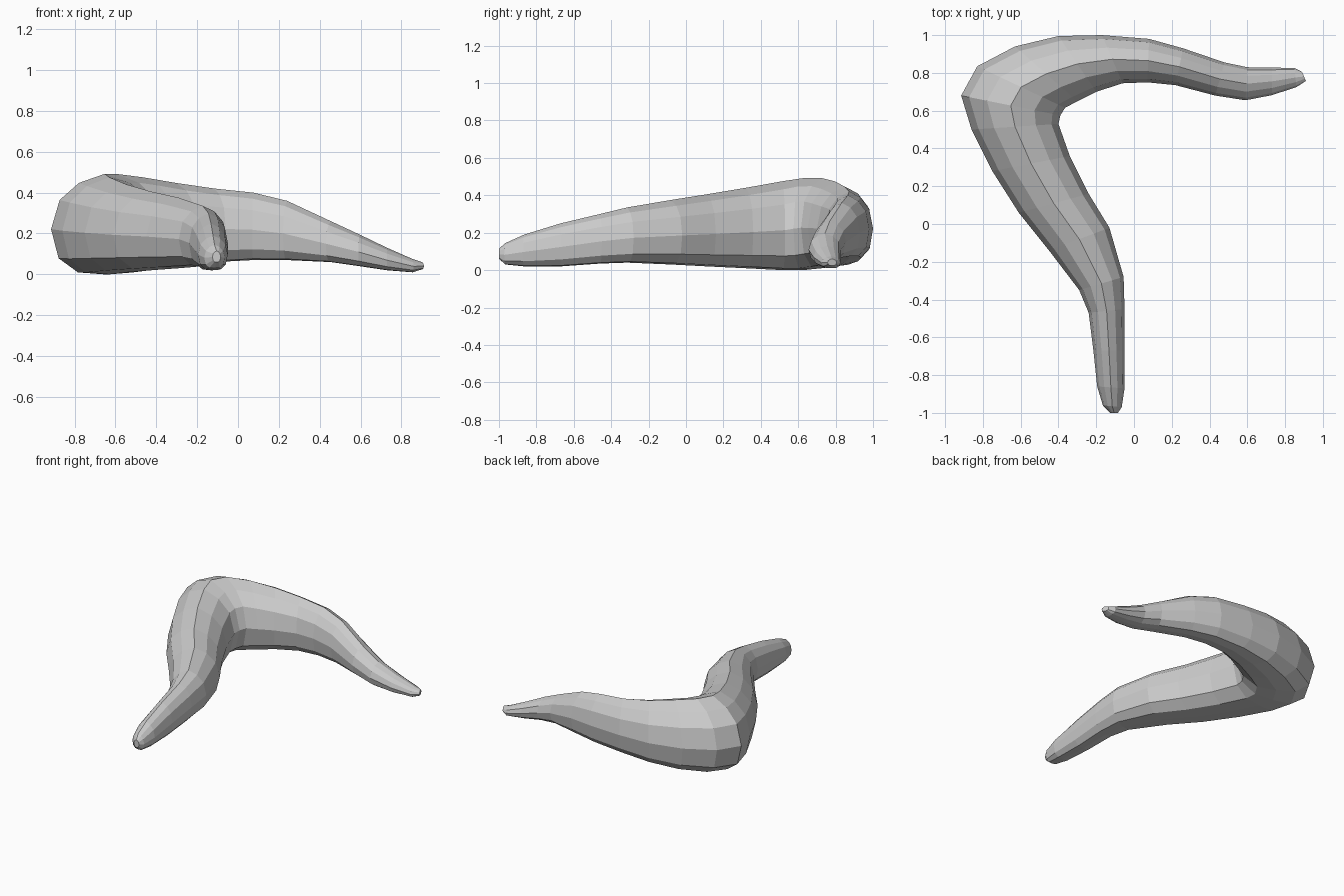
import bpy, bmesh
from mathutils import Vector

# Half cross-section: across (0 = ridge, 1 = side), height (0 = bottom, 1 = top)
HALF = [(0.48, 0.91), (0.84, 0.74), (1.0, 0.45), (0.86, 0.16), (0.5, 0.02)]
SECTION = [(0, 1)] + HALF + [(0, 0)] + [(-u, v) for u, v in reversed(HALF)]

# Stations along the limb: outer x, y, inner x, y, bottom z, top z
STATIONS = [
    (-.125, -1.0, -.085, -1.0, .06, .115),
    (-.165, -.96, -.065, -.97, .03, .145),
    (-.195, -.86, -.05, -.87, .02, .19),
    (-.215, -.67, -.05, -.67, .02, .25),
    (-.24, -.47, -.05, -.45, .035, .30),
    (-.29, -.35, -.055, -.28, .04, .335),
    (-.45, -.14, -.13, -.02, .03, .375),
    (-.61, .06, -.24, .16, .02, .405),
    (-.75, .28, -.34, .36, .01, .44),
    (-.86, .50, -.40, .53, .0, .475),
    (-.915, .68, -.39, .575, .0, .492),
    (-.83, .835, -.365, .615, .01, .492),
    (-.63, .94, -.30, .65, .02, .475),
    (-.40, .995, -.20, .70, .04, .447),
    (-.17, 1.0, -.06, .745, .06, .42),
    (.08, .98, .07, .75, .07, .40),
    (.26, .93, .22, .735, .07, .36),
    (.48, .855, .43, .68, .06, .26),
    (.60, .83, .59, .655, .04, .195),
    (.73, .828, .73, .682, .02, .13),
    (.85, .826, .86, .725, .01, .075),
    (.89, .805, .91, .757, .025, .06),
]

bm = bmesh.new()
rings = []
for ox, oy, ix, iy, z0, z1 in STATIONS:
    outer, inner = Vector((ox, oy, 0)), Vector((ix, iy, 0))
    mid, half = (outer + inner) / 2, (inner - outer) / 2
    rings.append([bm.verts.new(mid + half * u + Vector((0, 0, z0 + (z1 - z0) * v)))
                  for u, v in SECTION])

# Skin the rings and close both tips
n = len(SECTION)
for a, b in zip(rings, rings[1:]):
    for i in range(n):
        j = (i + 1) % n
        bm.faces.new((a[i], a[j], b[j], b[i]))
bm.faces.new(rings[0])
bm.faces.new(rings[-1])
bmesh.ops.recalc_face_normals(bm, faces=bm.faces)

mesh = bpy.data.meshes.new("bent_limb")
bm.to_mesh(mesh)
bm.free()
limb = bpy.data.objects.new("bent_limb", mesh)
bpy.context.collection.objects.link(limb)
